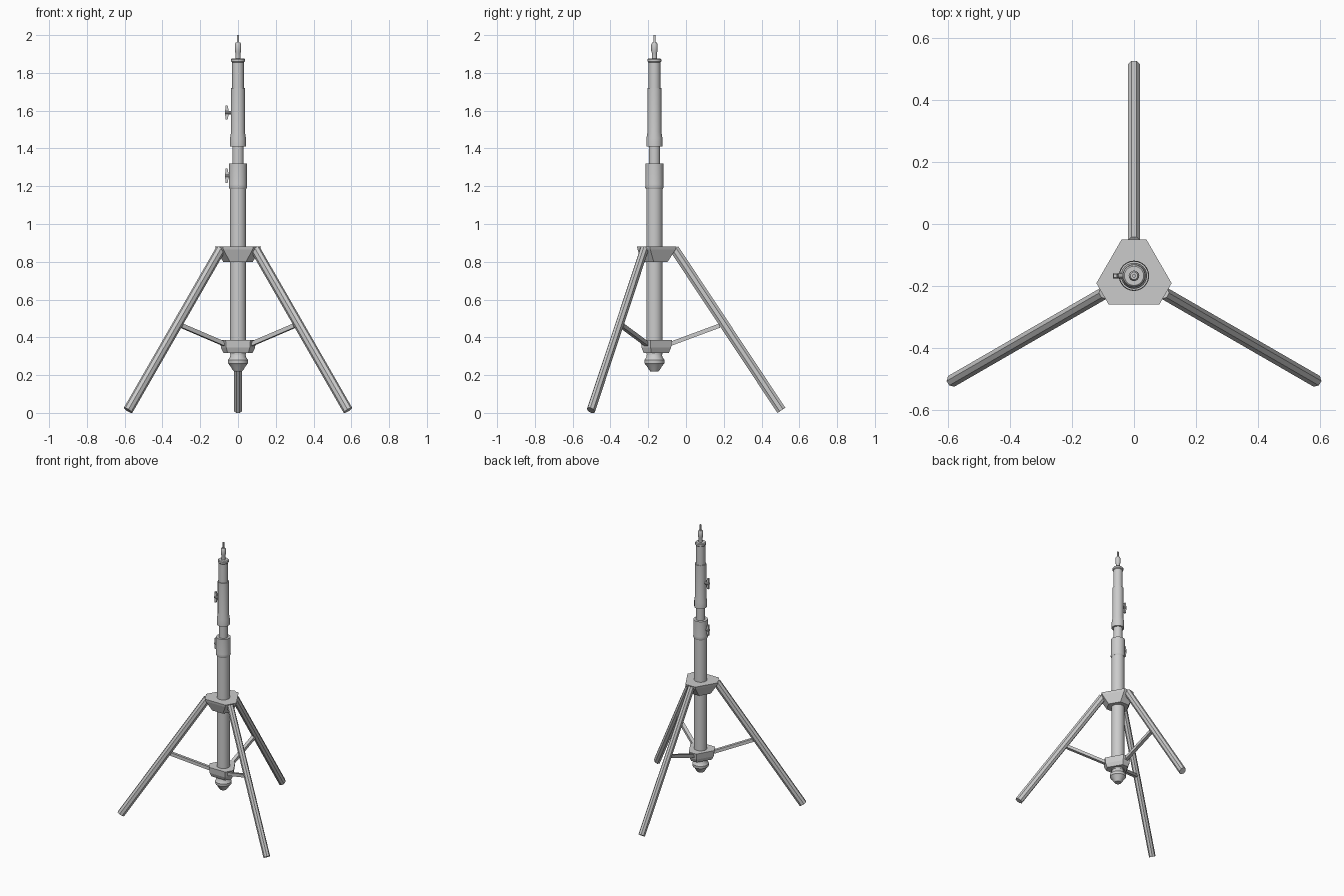
import bpy, bmesh, math
from mathutils import Vector, Matrix

cube = bpy.data.objects.get("Cube")
if cube:
    bpy.data.objects.remove(cube, do_unlink=True)

AXIS = Vector((0, -0.167, 0))
ANGLES = {"back": 90, "right": 210, "left": 330}

metal = bpy.data.materials.new("light grey metal")
metal.use_nodes = True
grey = (0.6, 0.6, 0.6, 1)
metal.diffuse_color = grey
metal.node_tree.nodes["Principled BSDF"].inputs["Base Color"].default_value = grey


def finish(name, bm, smooth=None):
    bmesh.ops.recalc_face_normals(bm, faces=bm.faces)
    mesh = bpy.data.meshes.new(name)
    bm.to_mesh(mesh)
    bm.free()
    mesh.materials.append(metal)
    obj = bpy.data.objects.new(name, mesh)
    bpy.context.collection.objects.link(obj)
    if smooth:
        bpy.ops.object.select_all(action="DESELECT")
        obj.select_set(True)
        bpy.context.view_layer.objects.active = obj
        bpy.ops.object.shade_smooth_by_angle(angle=math.radians(smooth))
    return obj


def loft(name, rings, smooth=None):
    """Skin a stack of equal-length point loops and cap both ends."""
    bm = bmesh.new()
    loops = [[bm.verts.new(p) for p in ring] for ring in rings]
    n = len(loops[0])
    for a, b in zip(loops, loops[1:]):
        for i in range(n):
            j = (i + 1) % n
            bm.faces.new((a[i], a[j], b[j], b[i]))
    bm.faces.new(loops[0])
    bm.faces.new(loops[-1])
    return finish(name, bm, smooth)


def turned(name, profile, sides=24):
    """Revolve (radius, height) pairs around the column axis."""
    return loft(name, [[AXIS + Vector((r * math.cos(t), r * math.sin(t), z))
                        for t in (math.tau * i / sides for i in range(sides))]
                       for r, z in profile], 35)


def bar(name, start, end, wide, deep, sides, turn=0.0):
    """Straight prism between two points; wide is horizontal."""
    d = (end - start).normalized()
    side = d.cross(Vector((0, 0, 1))).normalized()
    up = side.cross(d)
    k = 1 / math.cos(math.pi / sides)
    ring = [side * (wide * k * math.cos(t)) + up * (deep * k * math.sin(t))
            for t in (math.tau * (i + 0.5) / sides + turn for i in range(sides))]
    return loft(name, [[p + o for o in ring] for p in (start, end)])


def bracket(name, levels):
    """Triangle with clipped corners; levels are (reach, half width, height)."""
    rings = []
    for reach, half, z in levels:
        rings.append([AXIS + Matrix.Rotation(math.radians(a), 3, "Z") @ Vector((reach, s * half, z))
                      for a in ANGLES.values() for s in (-1, 1)])
    return loft(name, rings)


# Telescoping column, from foot to tip
turned("bottom_knob", [(0.022, 0.22), (0.03, 0.23), (0.042, 0.25), (0.053, 0.262),
                       (0.054, 0.28), (0.042, 0.295), (0.038, 0.33)])
turned("main_tube", [(0.043, 0.31), (0.043, 1.2)])
turned("lower_clamp", [(0.044, 1.185), (0.049, 1.195), (0.047, 1.21), (0.047, 1.32)])
turned("middle_tube", [(0.03, 1.3), (0.03, 1.43)])
turned("upper_clamp", [(0.042, 1.41), (0.042, 1.455), (0.037, 1.485), (0.037, 1.72)])
turned("upper_tube", [(0.031, 1.7), (0.031, 1.86)])
turned("top_cap", [(0.032, 1.855), (0.036, 1.86), (0.036, 1.872), (0.031, 1.877)])
turned("spigot", [(0.013, 1.87), (0.013, 1.905), (0.017, 1.915), (0.017, 1.95), (0.012, 1.96)], 16)
turned("tip_pin", [(0.006, 1.95), (0.006, 2.0)], 12)

# Brackets that hold the legs and braces
bracket("leg_bracket", [(0.07, 0.036, 0.8), (0.112, 0.039, 0.865), (0.117, 0.04, 0.882)])
bracket("brace_bracket", [(0.076, 0.022, 0.318), (0.088, 0.028, 0.345), (0.093, 0.03, 0.387)])

# Legs and braces
for side, deg in ANGLES.items():
    out = Vector((math.cos(math.radians(deg)), math.sin(math.radians(deg)), 0))

    def at(reach, z):
        return AXIS + out * reach + Vector((0, 0, z))
    bar(side + "_leg", at(0.105, 0.868), at(0.672, 0.0135), 0.02, 0.025, 8)
    bar(side + "_brace", at(0.07, 0.36), at(0.345, 0.462), 0.012, 0.011, 4)

# Wing screws on the clamps
for label, z in (("lower", 1.255), ("upper", 1.59)):
    x0 = AXIS + Vector((0, 0, z))
    bar(label + "_screw_stem", x0 + Vector((-0.03, 0, 0)), x0 + Vector((-0.068, 0, 0)), 0.009, 0.009, 10)
    outline = [(-0.05, -0.012), (-0.055, -0.038), (-0.066, -0.038), (-0.068, -0.01),
               (-0.068, 0.01), (-0.066, 0.038), (-0.055, 0.038), (-0.05, 0.012)]
    loft(label + "_screw_wing", [[x0 + Vector((x, y, h)) for x, h in outline] for y in (-0.006, 0.006)])
